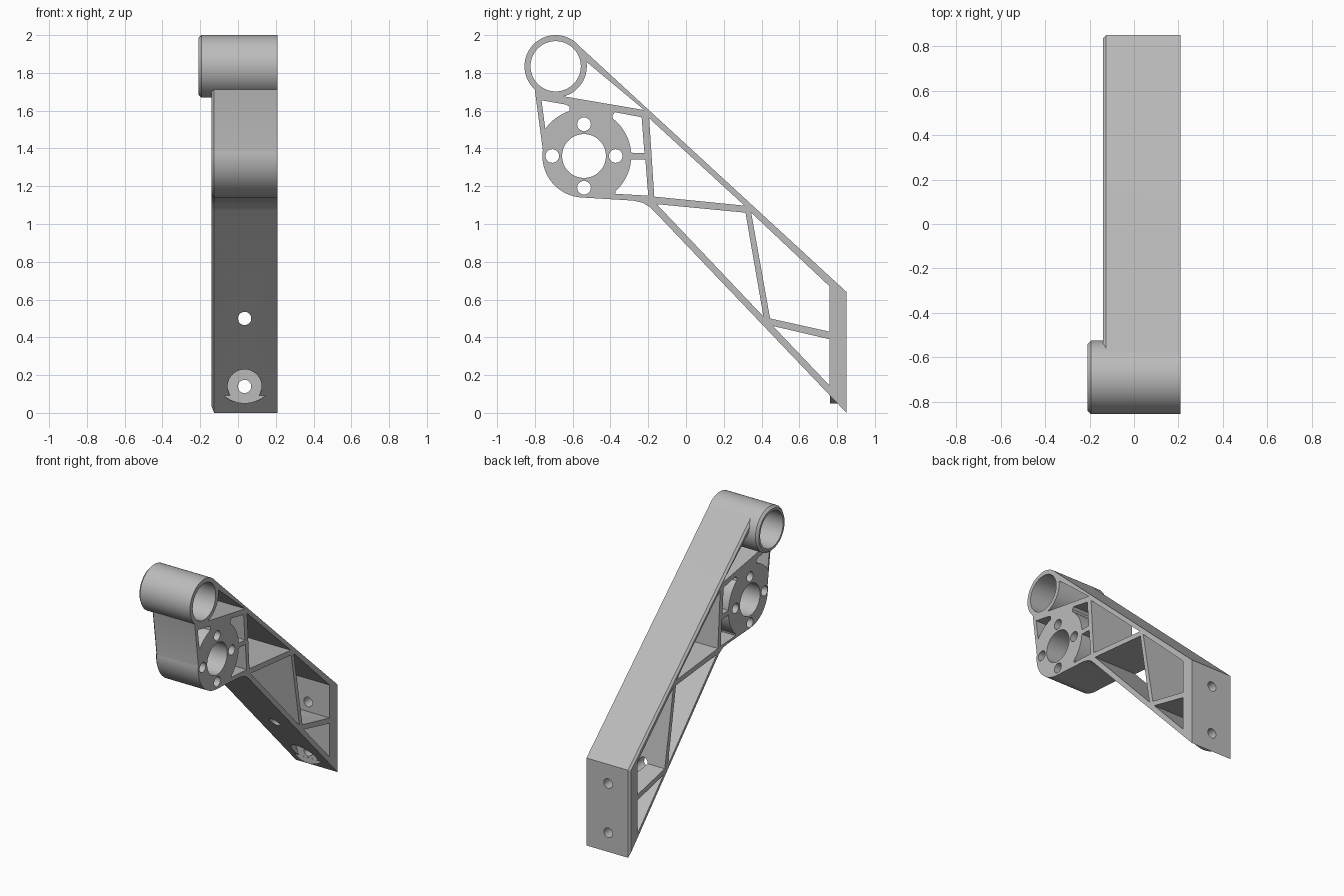
import bpy, bmesh
from math import cos, sin, radians

cube = bpy.data.objects.get("Cube")
if cube:
    bpy.data.objects.remove(cube)

BODY_MIN, TUBE_MIN, SIDE = -0.14, -0.21, 0.21
TUBE = (-0.69, 1.835)
HUB = (-0.54, 1.36)
MID_X = (BODY_MIN + SIDE) / 2


def arc(centre, r, start, end, n=16):
    """Points on a circular arc, angles in degrees."""
    steps = [radians(start + (end - start) * i / n) for i in range(n + 1)]
    return [(centre[0] + r * cos(a), centre[1] + r * sin(a)) for a in steps]


def circle(centre, r, n=64):
    return arc(centre, r, 0, 360, n)[:-1]


def prism(name, points, lo, hi, axis="x", chamfer=0):
    """Extrude a profile: (y, z) along x, or (x, z) along y."""
    def place(p, d):
        return (d, p[0], p[1]) if axis == "x" else (p[0], d, p[1])
    bm = bmesh.new()
    low = [bm.verts.new(place(p, lo)) for p in points]
    high = [bm.verts.new(place(p, hi)) for p in points]
    bm.faces.new(low)
    bm.faces.new(high)
    for i in range(len(points)):
        j = (i + 1) % len(points)
        bm.faces.new((low[i], low[j], high[j], high[i]))
    bmesh.ops.recalc_face_normals(bm, faces=bm.faces)
    if chamfer:
        ring = set(low)
        rim = [e for e in bm.edges if all(v in ring for v in e.verts)]
        bmesh.ops.bevel(bm, geom=rim, offset=chamfer, segments=1, affect="EDGES")
    mesh = bpy.data.meshes.new(name)
    bm.to_mesh(mesh)
    bm.free()
    obj = bpy.data.objects.new(name, mesh)
    bpy.context.collection.objects.link(obj)
    return obj


def combine(target, tool, operation):
    """Apply a boolean and remove the helper."""
    mod = target.modifiers.new("bool", "BOOLEAN")
    mod.object, mod.operation, mod.solver = tool, operation, "EXACT"
    graph = bpy.context.evaluated_depsgraph_get()
    mesh = bpy.data.meshes.new_from_object(target.evaluated_get(graph))
    target.modifiers.clear()
    target.data = mesh
    bpy.data.objects.remove(tool)


# Arm outline, from the tube down the back and round the hub
outline = [(-0.579, 1.955), (0.85, 0.64), (0.85, 0.0), (-0.17, 1.069),
           (-0.195, 1.092), (-0.23, 1.113), (-0.28, 1.124)]
outline += arc(HUB, 0.22, -93, -188, 28)
outline += [(-0.803, 1.73), TUBE]
arm = prism("bracket_arm", outline, BODY_MIN, SIDE, chamfer=0.014)

# Clamp tube and the screw seat under the foot
combine(arm, prism("tube", circle(TUBE, 0.165, 96), TUBE_MIN, SIDE, chamfer=0.016), "UNION")
combine(arm, prism("screw_seat", circle((MID_X, 0.22), 0.17), 0.762, 0.83, "y"), "UNION")

# Windows between the ribs
windows = [
    arc(TUBE, 0.165, -75, 8) + [(-0.22, 1.603)],
    [(-0.195, 1.56), (0.31, 1.097), (-0.168, 1.145)],
    [(-0.155, 1.105), (0.315, 1.06), (0.41, 0.51)],
    [(0.345, 1.06), (0.76, 0.67), (0.76, 0.43), (0.445, 0.50)],
    [(0.46, 0.46), (0.76, 0.39), (0.76, 0.145)],
    arc(HUB, 0.25, 145, 108) + [(-0.615, 1.62), (-0.635, 1.632), (-0.765, 1.655)],
    arc(HUB, 0.25, 52, 4) + [(-0.22, 1.375), (-0.235, 1.565), (-0.375, 1.592), (-0.39, 1.575)],
    arc(HUB, 0.25, -4, -48) + [(-0.375, 1.16), (-0.2, 1.15), (-0.215, 1.34)],
]
# Tube bore, hub bore and four bolt holes
windows += [circle(TUBE, 0.133, 96), circle(HUB, 0.116)]
windows += [circle(p, 0.036, 32) for p in circle(HUB, 0.168, 4)]
for shape in windows:
    combine(arm, prism("window", shape, -0.4, 0.4), "DIFFERENCE")

# Screw holes through the foot, with driver access for the lower one
combine(arm, prism("access", circle((MID_X, 0.14), 0.09), 0.4, 0.761, "y"), "DIFFERENCE")
for z in (0.14, 0.5):
    combine(arm, prism("screw_hole", circle((MID_X, z), 0.035, 32), 0.2, 1.0, "y"), "DIFFERENCE")

# Plain grey finish
grey = bpy.data.materials.new("light_grey")
grey.use_nodes = True
colour = (0.5, 0.5, 0.5, 1)
grey.diffuse_color = colour
grey.node_tree.nodes["Principled BSDF"].inputs["Base Color"].default_value = colour
arm.data.materials.clear()
arm.data.materials.append(grey)

bpy.ops.object.select_all(action="DESELECT")
arm.select_set(True)
bpy.context.view_layer.objects.active = arm
bpy.ops.object.shade_smooth_by_angle(angle=radians(30))
